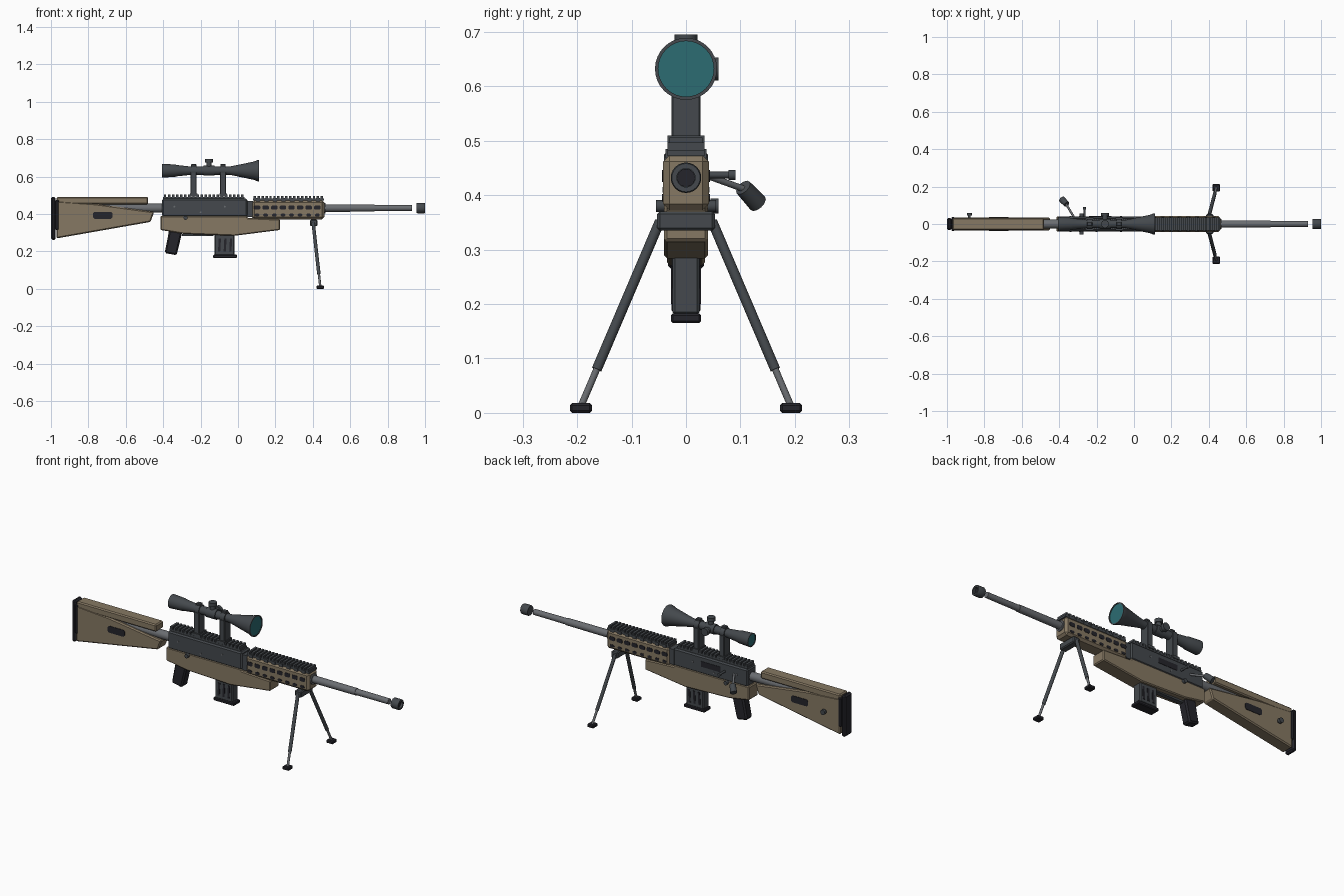
import bpy, bmesh, math
from mathutils import Vector

cube = bpy.data.objects.get("Cube")
if cube:
    bpy.data.objects.remove(cube, do_unlink=True)

def material(name, rgb):
    m = bpy.data.materials.new(name)
    m.use_nodes = True
    m.diffuse_color = (*rgb, 1)
    m.node_tree.nodes["Principled BSDF"].inputs["Base Color"].default_value = (*rgb, 1)
    return m

TAN = material("tan polymer", (0.24, 0.19, 0.125))
GUN = material("gunmetal", (0.058, 0.066, 0.074))
STEEL = material("barrel steel", (0.145, 0.153, 0.165))
BLACK = material("black rubber", (0.018, 0.018, 0.024))
LENS = material("teal glass", (0.025, 0.15, 0.17))

def finish(name, bm, mat, bevel=0, smooth=False):
    bmesh.ops.recalc_face_normals(bm, faces=bm.faces)
    me = bpy.data.meshes.new(name)
    bm.to_mesh(me)
    bm.free()
    me.materials.append(mat)
    ob = bpy.data.objects.new(name, me)
    bpy.context.collection.objects.link(ob)
    if bevel:
        mod = ob.modifiers.new("bevel", "BEVEL")
        mod.width, mod.segments, mod.limit_method = bevel, 1, "ANGLE"
    if smooth:
        bpy.ops.object.select_all(action="DESELECT")
        ob.select_set(True)
        bpy.context.view_layer.objects.active = ob
        bpy.ops.object.shade_smooth_by_angle(angle=math.radians(35))
    return ob

def add_prism(bm, pts, y0, y1):
    """Extrude an x-z outline from y0 to y1."""
    a = [bm.verts.new((x, y0, z)) for x, z in pts]
    b = [bm.verts.new((x, y1, z)) for x, z in pts]
    bm.faces.new(a)
    bm.faces.new(b[::-1])
    for i in range(len(a)):
        j = (i + 1) % len(a)
        bm.faces.new((a[i], b[i], b[j], a[j]))

def prism(name, pts, half, mat, bevel=0, y=0):
    bm = bmesh.new()
    add_prism(bm, pts, y - half, y + half)
    return finish(name, bm, mat, bevel)

def rect(x0, x1, z0, z1):
    return [(x0, z0), (x1, z0), (x1, z1), (x0, z1)]

def slot(x0, x1, z0, z1, c=0.005):
    return [(x0 + c, z0), (x1 - c, z0), (x1, z0 + c), (x1, z1 - c),
            (x1 - c, z1), (x0 + c, z1), (x0, z1 - c), (x0, z0 + c)]

def box(name, x0, x1, z0, z1, half, mat, bevel=0, y=0):
    return prism(name, rect(x0, x1, z0, z1), half, mat, bevel, y)

def lathe(name, profile, z, mat, n=24):
    """Turn (x, radius) pairs about a lengthwise axis at height z."""
    bm = bmesh.new()
    rings = [[bm.verts.new((x, r * math.cos(2 * math.pi * i / n), z + r * math.sin(2 * math.pi * i / n)))
              for i in range(n)] for x, r in profile]
    for p, q in zip(rings, rings[1:]):
        for i in range(n):
            bm.faces.new((p[i], p[(i + 1) % n], q[(i + 1) % n], q[i]))
    bm.faces.new(rings[0])
    bm.faces.new(rings[-1])
    return finish(name, bm, mat, smooth=True)

def rod(name, p, q, r, mat, n=12, r2=None):
    p, q = Vector(p), Vector(q)
    bm = bmesh.new()
    bmesh.ops.create_cone(bm, cap_ends=True, segments=n, radius1=r, radius2=r2 or r, depth=(q - p).length)
    rot = (q - p).to_track_quat("Z", "Y").to_matrix().to_4x4()
    bmesh.ops.transform(bm, matrix=rot, verts=bm.verts)
    bmesh.ops.translate(bm, vec=(p + q) / 2, verts=bm.verts)
    return finish(name, bm, mat, smooth=True)

def rail(name, x0, x1, z0, z1, half, count):
    """Toothed mounting rail with a continuous base."""
    bm = bmesh.new()
    mid = z0 + (z1 - z0) * 0.45
    add_prism(bm, rect(x0, x1, z0, mid), -half, half)
    pitch = (x1 - x0) / count
    for i in range(count):
        x = x0 + i * pitch
        add_prism(bm, rect(x + pitch * 0.15, x + pitch * 0.75, mid, z1), -half, half)
    return finish(name, bm, GUN)

# Stock: comb over a wedge-shaped body, with the receiver tube between them
box("stock_comb", -0.97, -0.48, 0.452, 0.492, 0.033, TAN, 0.006)
prism("stock_body", [(-0.97, 0.27), (-0.468, 0.358), (-0.448, 0.412),
                     (-0.76, 0.455), (-0.97, 0.47)], 0.035, TAN, 0.006)
box("butt_pad", -1.0, -0.975, 0.262, 0.492, 0.033, BLACK, 0.008)
box("butt_plate", -0.977, -0.958, 0.315, 0.475, 0.037, BLACK, 0.004)
rod("stock_tube", (-0.76, 0, 0.432), (-0.40, 0, 0.432), 0.024, STEEL, 16)
prism("stock_slot", slot(-0.775, -0.67, 0.375, 0.412, 0.008), 0.0375, BLACK)
rod("stock_knob_stem", (-0.88, 0.03, 0.38), (-0.88, 0.047, 0.38), 0.007, GUN)
rod("stock_knob", (-0.88, 0.045, 0.38), (-0.88, 0.06, 0.38), 0.014, GUN)

# Receiver and lower shell
box("receiver", -0.405, 0.05, 0.385, 0.482, 0.04, GUN, 0.007)
prism("lower_shell", [(-0.415, 0.315), (-0.29, 0.294), (-0.02, 0.284), (0.225, 0.315),
                      (0.225, 0.372), (0.05, 0.38), (0.05, 0.39), (-0.415, 0.39)], 0.04, TAN, 0.007)
box("ejection_port", -0.24, -0.12, 0.425, 0.455, 0.002, BLACK, 0, 0.04)
for i, (x, z) in enumerate([(-0.34, 0.44), (-0.07, 0.44), (-0.29, 0.385), (-0.20, 0.41)]):
    rod(f"receiver_pin_{i}", (x, -0.043, z), (x, 0.043, z), 0.005, STEEL, 8)
for s in (-1, 1):
    rod("safety_knob", (-0.28, s * 0.035, 0.38), (-0.28, s * 0.055, 0.38), 0.011, GUN)
rail("receiver_rail", -0.40, 0.035, 0.48, 0.506, 0.03, 20)

# Bolt handle and charging knob
rod("bolt_arm", (-0.32, 0.035, 0.437), (-0.365, 0.11, 0.41), 0.006, STEEL)
rod("bolt_knob", (-0.36, 0.105, 0.414), (-0.385, 0.132, 0.385), 0.016, GUN, 12, 0.018)
rod("charging_stem", (-0.265, 0.035, 0.437), (-0.265, 0.08, 0.437), 0.006, GUN)
rod("charging_knob", (-0.265, 0.078, 0.437), (-0.265, 0.091, 0.437), 0.009, GUN)

# Grip, trigger guard and magazine
prism("grip", [(-0.392, 0.192), (-0.328, 0.18), (-0.298, 0.305), (-0.368, 0.315)], 0.027, BLACK, 0.008)
box("trigger_guard", -0.30, -0.13, 0.283, 0.293, 0.012, GUN)
box("magazine", -0.125, -0.018, 0.18, 0.295, 0.025, GUN, 0.005)
box("magazine_base", -0.133, -0.005, 0.165, 0.183, 0.028, BLACK, 0.004)
for i in range(3):
    x = -0.107 + i * 0.03
    prism("magazine_groove", [(x, 0.2), (x + 0.012, 0.2), (x + 0.016, 0.27), (x + 0.004, 0.27)], 0.0275, BLACK)

# Handguard with two rows of slots and its own rail
box("handguard", 0.075, 0.462, 0.372, 0.474, 0.042, TAN, 0.012)
box("handguard_neck", 0.045, 0.08, 0.385, 0.47, 0.033, GUN)
bm = bmesh.new()
for i in range(8):
    x = 0.085 + i * 0.046
    for pts in (slot(x, x + 0.034, 0.424, 0.446), slot(x + 0.004, x + 0.03, 0.388, 0.402)):
        for y in (-0.042, 0.042):
            add_prism(bm, pts, y - 0.002, y + 0.002)
finish("handguard_slots", bm, BLACK)
rail("handguard_rail", 0.08, 0.46, 0.472, 0.497, 0.034, 18)
for i in range(8):
    box("rail_clamp", 0.095 + i * 0.046, 0.117 + i * 0.046, 0.468, 0.485, 0.038, GUN)

# Barrel and muzzle ring
lathe("barrel", [(0.45, 0.028), (0.468, 0.028), (0.468, 0.02), (0.73, 0.019),
                 (0.73, 0.0165), (0.93, 0.0155)], 0.432, STEEL)
lathe("muzzle_brake", [(0.955, 0.017), (0.955, 0.026), (0.96, 0.028), (0.995, 0.028), (1.0, 0.026),
                       (1.0, 0.017), (0.985, 0.017)], 0.432, GUN)
lathe("muzzle_bore", [(0.957, 0.0165), (0.988, 0.0165)], 0.432, BLACK)

# Scope
AXIS = 0.632
lathe("scope_tube", [(-0.398, 0.032), (-0.405, 0.032), (-0.405, 0.037), (-0.335, 0.033), (-0.325, 0.03),
                     (-0.25, 0.022), (-0.045, 0.022), (0.0, 0.031), (0.085, 0.049), (0.105, 0.057),
                     (0.112, 0.057), (0.112, 0.051), (0.106, 0.051)], AXIS, GUN, 32)
lathe("front_lens", [(0.104, 0.051), (0.109, 0.051)], AXIS, LENS, 32)
lathe("rear_lens", [(-0.402, 0.032), (-0.396, 0.032)], AXIS, LENS, 32)
for x in (-0.237, -0.08):
    box("scope_post", x - 0.016, x + 0.016, 0.50, 0.625, 0.027, GUN, 0.003)
    box("scope_foot", x - 0.02, x + 0.02, 0.495, 0.51, 0.034, GUN)
    lathe("scope_ring", [(x - 0.014, 0.028), (x + 0.014, 0.028)], AXIS, GUN)
    box("ring_cap", x - 0.014, x + 0.014, 0.652, 0.668, 0.012, GUN, 0.003)
lathe("turret_collar", [(-0.185, 0.027), (-0.125, 0.027)], AXIS, GUN)
for tip, base in (((0, 0.695), (0, 0.675)), ((0.06, AXIS), (0.042, AXIS))):
    rod("turret_stem", (-0.155, 0, AXIS), (-0.155, *base), 0.014, GUN)
    rod("turret_cap", (-0.155, *base), (-0.155, *tip), 0.021, GUN, 16)

# Bipod
box("bipod_mount", 0.385, 0.425, 0.335, 0.37, 0.053, GUN, 0.005)
for s in (-1, 1):
    hip, foot = Vector((0.402, s * 0.048, 0.352)), Vector((0.44, s * 0.193, 0.012))
    knee = hip.lerp(foot, 0.8)
    rod("bipod_leg", hip, knee, 0.0095, GUN)
    rod("bipod_shin", hip.lerp(foot, 0.7), foot, 0.0065, STEEL)
    box("bipod_foot", 0.42, 0.46, 0.0, 0.018, 0.02, BLACK, 0.004, s * 0.193)
